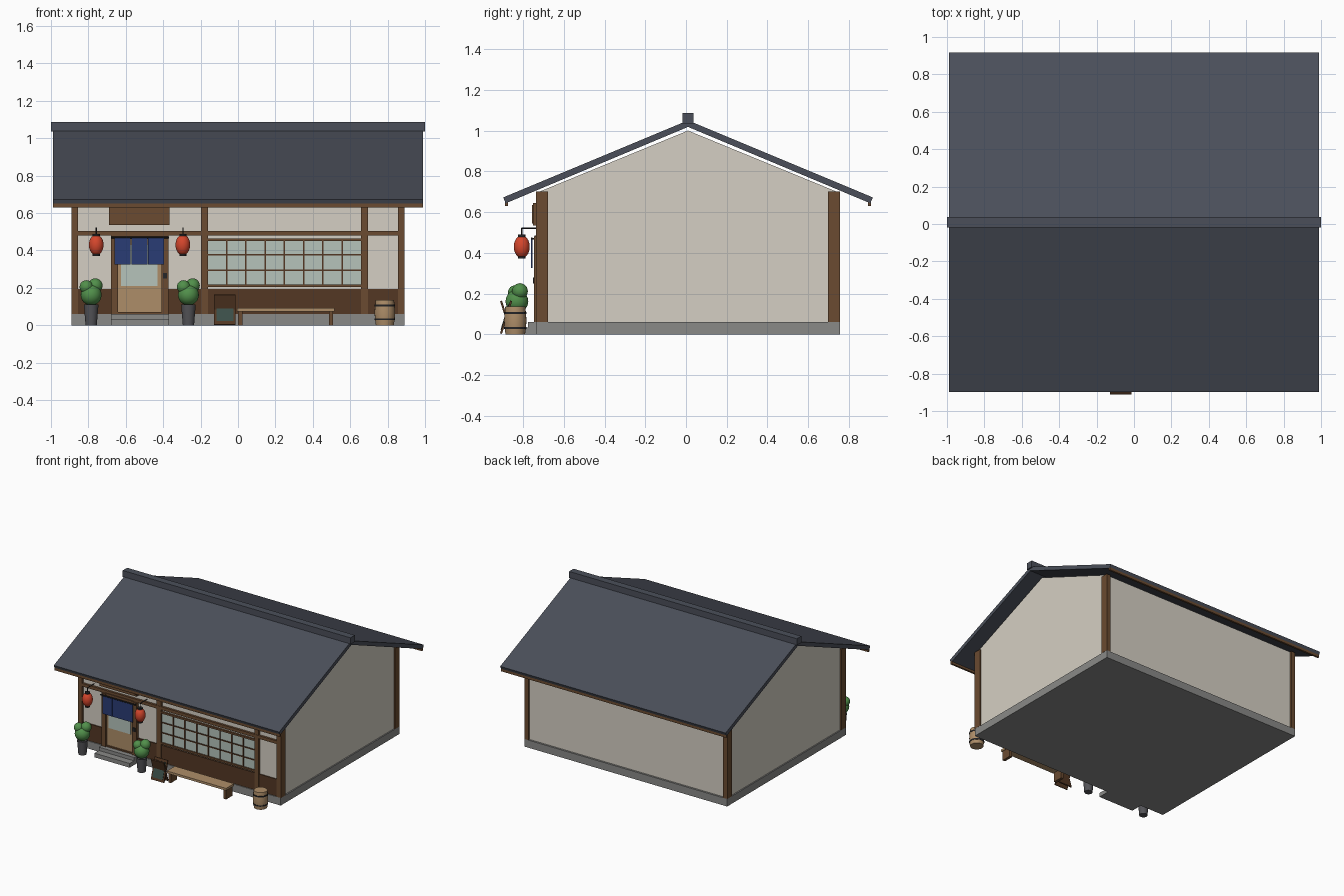
import bpy, bmesh, math
from mathutils import Vector, Matrix

if "Cube" in bpy.data.objects:
    bpy.data.objects.remove(bpy.data.objects["Cube"])


def mat(name, r, g, b):
    m = bpy.data.materials.new(name)
    m.diffuse_color = [(c / 255) ** 2.2 for c in (r, g, b)] + [1]
    m.use_nodes = True
    m.node_tree.nodes["Principled BSDF"].inputs["Base Color"].default_value = m.diffuse_color
    return m


SLATE = mat("slate", 76, 80, 90)
PLASTER = mat("plaster", 212, 206, 194)
STONE = mat("stone", 136, 136, 134)
TIMBER = mat("timber", 106, 76, 52)
DARK_WOOD = mat("dark_wood", 84, 58, 40)
TAN = mat("tan_wood", 172, 140, 104)
GLASS = mat("glass", 180, 194, 186)
IRON = mat("iron", 42, 42, 44)
NAVY = mat("navy_cloth", 46, 62, 116)
RED = mat("red_paper", 212, 72, 48)
LEAF = mat("leaf", 82, 142, 76)
POT = mat("pot", 84, 84, 88)
CHALK = mat("chalkboard", 62, 80, 74)


def finish(name, bm, m, smooth=False):
    bmesh.ops.recalc_face_normals(bm, faces=bm.faces)
    me = bpy.data.meshes.new(name)
    bm.to_mesh(me)
    bm.free()
    ob = bpy.data.objects.new(name, me)
    bpy.context.collection.objects.link(ob)
    me.materials.append(m)
    if smooth:
        bpy.ops.object.select_all(action='DESELECT')
        bpy.context.view_layer.objects.active = ob
        ob.select_set(True)
        bpy.ops.object.shade_smooth_by_angle(angle=math.radians(35))
    return ob


def box(name, x, y, z, m, tilt=0):
    """Box from (min, max) ranges, optionally tilted about x."""
    bm = bmesh.new()
    bmesh.ops.create_cube(bm, size=1)
    size = [r[1] - r[0] for r in (x, y, z)]
    mid = Vector([(r[0] + r[1]) / 2 for r in (x, y, z)])
    bm.transform(Matrix.Translation(mid) @ Matrix.Rotation(tilt, 4, 'X')
                 @ Matrix.Diagonal((*size, 1)))
    return finish(name, bm, m)


def prism(name, pts, half, m):
    """(y, z) profile extruded along x."""
    bm = bmesh.new()
    f = bm.faces.new([bm.verts.new((-half, y, z)) for y, z in pts])
    ext = bmesh.ops.extrude_face_region(bm, geom=[f])["geom"]
    for v in ext:
        if isinstance(v, bmesh.types.BMVert):
            v.co.x = half
    return finish(name, bm, m)


def lathe(name, prof, at, m, n=24):
    """(radius, z) profile turned about a vertical axis, ends capped."""
    bm = bmesh.new()
    rings = [[bm.verts.new((at[0] + r * math.cos(2 * math.pi * i / n),
                            at[1] + r * math.sin(2 * math.pi * i / n), at[2] + z))
              for i in range(n)] for r, z in prof]
    for a, b in zip(rings, rings[1:]):
        for i in range(n):
            j = (i + 1) % n
            bm.faces.new((a[i], a[j], b[j], b[i]))
    bm.faces.new(rings[0])
    bm.faces.new(rings[-1])
    return finish(name, bm, m, True)


def rod(name, a, b, r, m):
    a, b = Vector(a), Vector(b)
    bm = bmesh.new()
    bmesh.ops.create_cone(bm, cap_ends=True, segments=10, radius1=r, radius2=r,
                          depth=(b - a).length)
    bm.transform(Matrix.Translation((a + b) / 2)
                 @ (b - a).to_track_quat('Z', 'Y').to_matrix().to_4x4())
    return finish(name, bm, m, True)


def ball(name, at, r, m):
    bm = bmesh.new()
    bmesh.ops.create_icosphere(bm, subdivisions=3, radius=r)
    bm.transform(Matrix.Translation(at))
    return finish(name, bm, m, True)


# Foundation and entrance steps
C = 0.01
box("foundation", (-.89, .89), (-.735, .755), (0, .06), STONE)
box("upper_step", (-.68, -.37), (-.775, -.73), (0, .06), STONE)
box("lower_step", (-.68, -.37), (-.83, -.77), (0, .033), STONE)

# Walls with gables, roof shell, ridge and eave boards
prism("walls", [(-.72, .06), (.74, .06), (.74, .70), (C, 1.0), (-.72, .70)], .88, PLASTER)
half = [(-.907, .672), (-.895, .643)]
prism("roof", [(C + half[0][0], half[0][1]), (C, 1.05), (C - half[0][0], half[0][1]),
               (C - half[1][0], half[1][1]), (C, 1.018), (C + half[1][0], half[1][1])], .99, SLATE)
box("ridge_cap", (-1, 1), (C - .028, C + .028), (1.035, 1.087), SLATE)
for s, side in ((-1, "front"), (1, "back")):
    ys = sorted((C + s * .898, C + s * .883))
    box(side + "_eave_board", (-.99, .99), ys, (.63, .657), TIMBER)

# Timber frame
for x in (-.873, .873):
    for y in (-.706, .726):
        box("corner_post", (x - .018, x + .018), (y - .029, y + .029), (.06, .70), TIMBER)
for x in (-.18, .677):
    box("front_post", (x - .019, x + .019), (-.735, -.70), (.06, .70), TIMBER)
box("front_beam", (-.858, .858), (-.737, -.70), (.48, .505), TIMBER)
for x0, x1 in ((-.858, -.675), (-.375, -.195), (-.165, .66), (.69, .858)):
    box("wainscot", (x0, x1), (-.728, -.71), (.06, .195), DARK_WOOD)

# Lattice window
wx, wz = (-.163, .66), (.207, .46)
box("window_glass", wx, (-.724, -.71), wz, GLASS)
for z in (.212, .457):
    box("window_rail", wx, (-.735, -.71), (z - .007, z + .007), TIMBER)
for i in range(1, 8):
    x = wx[0] + i * (wx[1] - wx[0]) / 8
    box("window_bar", (x - .004, x + .004), (-.731, -.715), wz, DARK_WOOD)
for z in (.295, .376):
    box("window_crossbar", wx, (-.730, -.715), (z - .004, z + .004), DARK_WOOD)

# Door with frame, pane and handle
for x in (-.66, -.39):
    box("door_post", (x - .019, x + .019), (-.745, -.70), (.06, .48), TIMBER)
box("door_lintel", (-.65, -.40), (-.743, -.70), (.46, .485), TIMBER)
box("door", (-.642, -.408), (-.728, -.71), (.068, .46), TAN)
box("door_pane", (-.625, -.43), (-.732, -.72), (.21, .43), GLASS)
box("door_sill", (-.642, -.408), (-.738, -.71), (.06, .07), TIMBER)
box("door_handle", (-.40, -.38), (-.752, -.74), (.25, .28), IRON)

# Cloth curtain on a rod, and blank sign board
for i in range(3):
    x = -.66 + i * .0895
    box("curtain_panel", (x, x + .0865), (-.760, -.753), (.325, .468), NAVY)
rod("curtain_rod", (-.68, -.757, .47), (-.37, -.757, .47), .005, IRON)
for x in (-.67, -.38):
    rod("rod_bracket", (x, -.757, .47), (x, -.725, .47), .004, IRON)
box("sign_board", (-.69, -.365), (-.752, -.72), (.535, .645), TIMBER)
box("sign_face", (-.68, -.375), (-.755, -.75), (.545, .635), TIMBER)

# Paper lanterns on wall arms
for x in (-.758, -.295):
    at = (x, -.806, .43)
    prof = [(.039 * math.sqrt(1 - (.9 * t / 6) ** 2), .05 * t / 6) for t in range(-6, 7)]
    lathe("lantern", prof, at, RED)
    for z in (-.053, .053):
        lathe("lantern_cap", [(.019, z - .006), (.019, z + .006)], at, IRON)
    rod("lantern_cord", (x, -.806, .48), (x, -.806, .522), .003, IRON)
    rod("lantern_arm", (x, -.808, .521), (x, -.715, .521), .003, IRON)

# Potted shrubs beside the door
for x in (-.785, -.265):
    lathe("plant_pot", [(.03, 0), (.039, .11), (.033, .11), (.032, .10)], (x, -.83, 0), POT)
    ball("shrub", (x, -.83, .162), .056, LEAF)
    ball("shrub_top", (x + .022, -.815, .212), .039, LEAF)
    ball("shrub_side", (x - .026, -.838, .205), .036, LEAF)

# Crossed folding sign stand with a writing panel
a = math.radians(19)
for s, m in ((1, "rear"), (-1, "front")):
    box(m + "_stand_board", (-.127, -.013), (-.888, -.878), (0, .168), DARK_WOOD, s * a * .9)
box("writing_panel", (-.115, -.025), (-.891, -.882), (.02, .15), CHALK, -a * .9)

# Bench
box("bench_seat", (-.005, .515), (-.885, -.785), (.075, .093), TAN)
for x in (.012, .498):
    box("bench_leg", (x - .011, x + .011), (-.875, -.795), (0, .076), TIMBER)

# Barrel with hoops
at = (.785, -.838, 0)
lathe("barrel", [(.048, 0), (.053, .035), (.055, .068), (.053, .10), (.049, .136)], at, TAN)
for z in (.032, .105):
    lathe("barrel_hoop", [(.0545, z - .005), (.0555, z + .005)], at, IRON)
